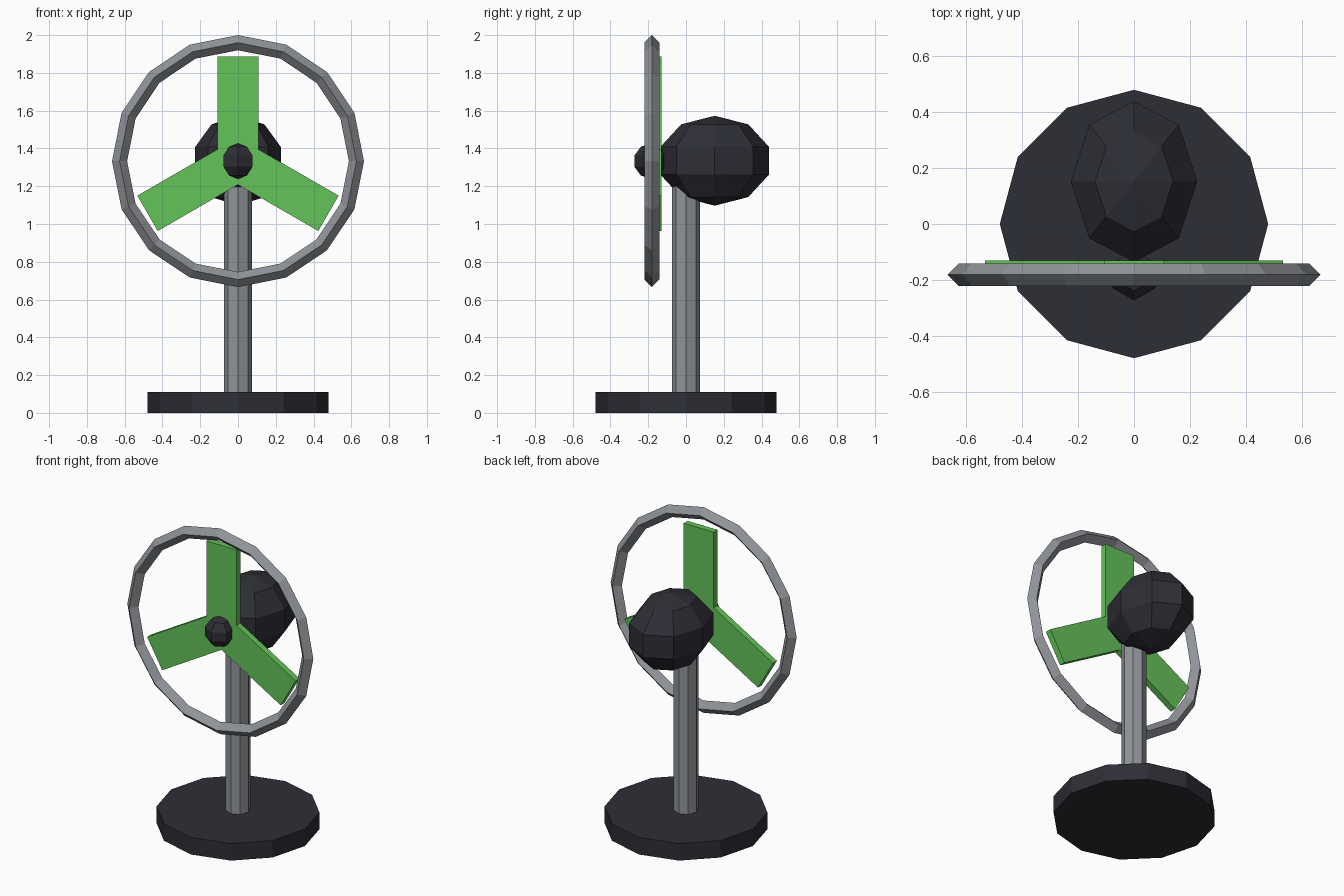
import bpy
import bmesh
import math
from mathutils import Matrix, Vector

default = bpy.data.objects.get("Cube")
if default:
    bpy.data.objects.remove(default, do_unlink=True)

AXIS_Z = 1.333  # height of the fan axis


def material(name, rgb):
    mat = bpy.data.materials.new(name)
    mat.use_nodes = True
    colour = (*rgb, 1.0)
    mat.diffuse_color = colour
    mat.node_tree.nodes["Principled BSDF"].inputs["Base Color"].default_value = colour
    return mat


charcoal = material("charcoal", (0.027, 0.027, 0.037))
steel = material("steel grey", (0.28, 0.295, 0.315))
green = material("leaf green", (0.13, 0.55, 0.10))


def finish(name, bm, mat, location, rotation=(0, 0, 0)):
    bmesh.ops.remove_doubles(bm, verts=bm.verts, dist=1e-5)
    bmesh.ops.recalc_face_normals(bm, faces=bm.faces)
    mesh = bpy.data.meshes.new(name)
    bm.to_mesh(mesh)
    bm.free()
    mesh.materials.append(mat)
    obj = bpy.data.objects.new(name, mesh)
    bpy.context.collection.objects.link(obj)
    obj.location = location
    obj.rotation_euler = rotation
    return obj


def lathe(name, profile, sides, mat, location, rotation=(0, 0, 0), scale_y=1.0):
    """Turn (radius, height) points around z; the first corner lies on -y."""
    bm = bmesh.new()
    verts = [bm.verts.new((0, -r, z)) for r, z in profile]
    edges = [bm.edges.new(pair) for pair in zip(verts, verts[1:])]
    bmesh.ops.spin(bm, geom=verts + edges, cent=(0, 0, 0), axis=(0, 0, 1),
                   angle=math.tau, steps=sides, use_merge=True)
    bmesh.ops.scale(bm, vec=(1, scale_y, 1), verts=bm.verts)
    return finish(name, bm, mat, location, rotation)


def cylinder_profile(radius, height):
    return [(0, 0), (radius, 0), (radius, height), (0, height)]


def ball_profile(radius, rings=5):
    angles = [math.pi * i / rings - math.pi / 2 for i in range(rings + 1)]
    return [(radius * math.cos(a), radius * math.sin(a)) for a in angles]


# Stand
lathe("base", cylinder_profile(0.48, 0.11), 12, charcoal, (0, 0, 0))
lathe("pole", cylinder_profile(0.074, 1.22), 8, steel, (0, 0, 0.08))

# Motor housing and front hub
lathe("motor_housing", ball_profile(0.238), 8, charcoal, (0, 0.152, AXIS_Z + 0.002),
      scale_y=1.27)
lathe("hub", ball_profile(0.094), 6, charcoal, (0, -0.184, AXIS_Z))

# Guard ring with a diamond cross-section
mid, half = 0.627, 0.04
diamond = [(mid + half, 0), (mid, half), (mid - half, 0), (mid, -half), (mid + half, 0)]
lathe("guard_ring", diamond, 16, steel, (0, -0.181, AXIS_Z), (math.pi / 2, 0, 0))

# Three blades as one star-shaped plate
half_width, length, thickness = 0.108, 0.553, 0.04
corners = [(-half_width, half_width / math.sqrt(3)), (-half_width, length),
           (half_width, length)]
bm = bmesh.new()
outline = []
for i in range(3):
    turn = Matrix.Rotation(-i * math.tau / 3, 3, 'Y').inverted()
    outline += [bm.verts.new(turn @ Vector((x, 0, z))) for x, z in corners]
plate = bm.faces.new(outline)
back = bmesh.ops.extrude_face_region(bm, geom=[plate])
bmesh.ops.translate(bm, vec=(0, thickness, 0),
                    verts=[v for v in back["geom"] if isinstance(v, bmesh.types.BMVert)])
finish("fan_blades", bm, green, (0, -0.17, AXIS_Z))
